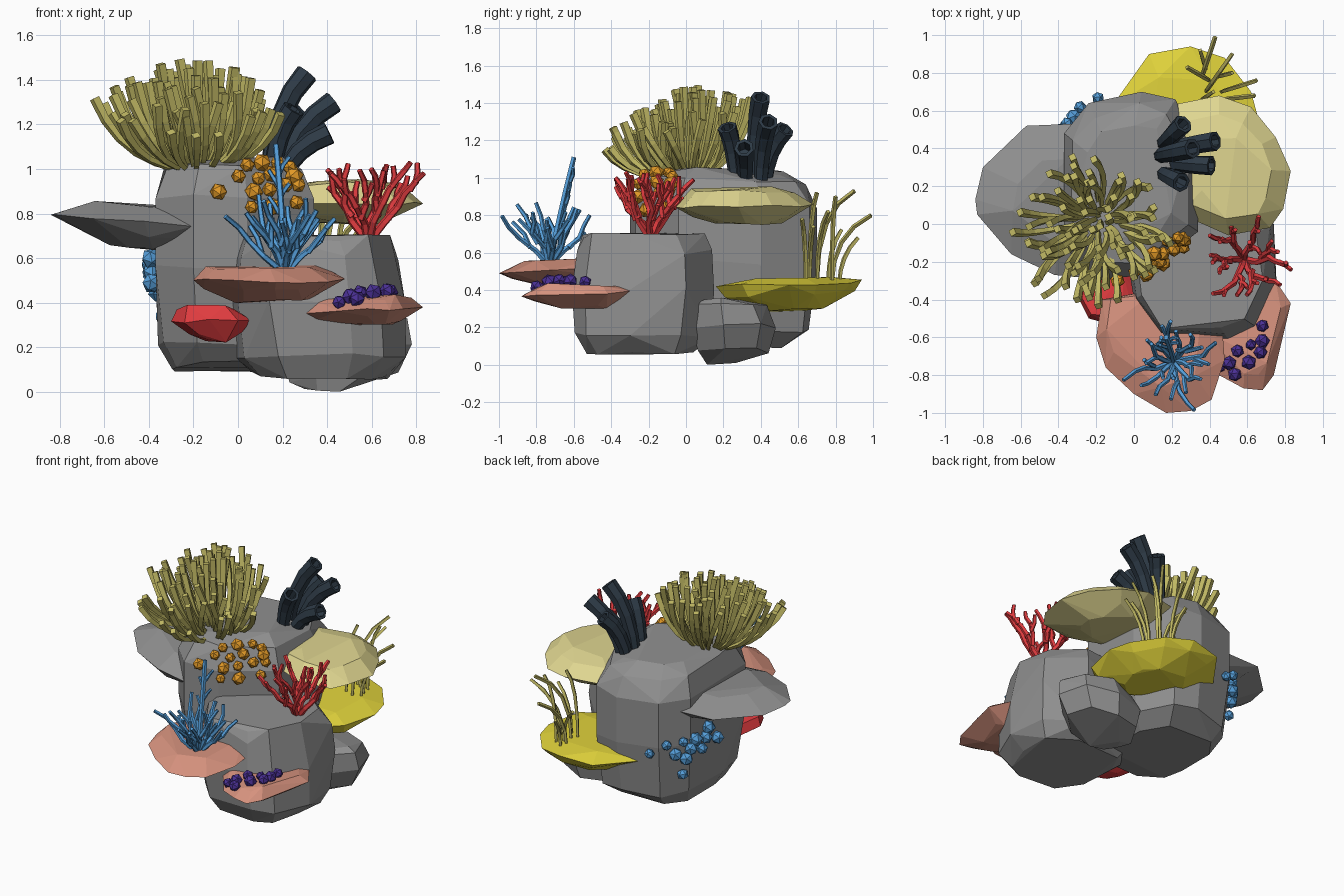
import bpy
import bmesh
import math
import random
from mathutils import Vector
from mathutils.bvhtree import BVHTree

random.seed(4)
default_cube = bpy.data.objects.get("Cube")
if default_cube:
    bpy.data.objects.remove(default_cube, do_unlink=True)


def material(name, red, green, blue):
    mat = bpy.data.materials.new(name)
    mat.use_nodes = True
    colour = (red, green, blue, 1)
    mat.diffuse_color = colour
    shader = next(n for n in mat.node_tree.nodes if n.type == "BSDF_PRINCIPLED")
    shader.inputs["Base Color"].default_value = colour
    shader.inputs["Roughness"].default_value = 0.8
    return mat


GREY = material("rock grey", 0.28, 0.28, 0.28)
PINK = material("shelf pink", 0.68, 0.29, 0.21)
YELLOW = material("bright yellow", 0.77, 0.67, 0.045)
PALE = material("pale yellow", 0.74, 0.67, 0.28)
OLIVE = material("tentacle olive", 0.54, 0.49, 0.13)
NAVY = material("tube navy", 0.027, 0.043, 0.062)
RED = material("coral red", 0.75, 0.045, 0.05)
BLUE = material("coral blue", 0.09, 0.34, 0.69)
ORANGE = material("polyp orange", 0.76, 0.32, 0.02)
PURPLE = material("polyp purple", 0.07, 0.03, 0.3)


def finish(bm, name, mat):
    bmesh.ops.recalc_face_normals(bm, faces=bm.faces)
    mesh = bpy.data.meshes.new(name)
    bm.to_mesh(mesh)
    bm.free()
    mesh.materials.append(mat)
    obj = bpy.data.objects.new(name, mesh)
    bpy.context.collection.objects.link(obj)


def stone(name, mat, outline, layers, tilt=(0, 0), rough=0.07):
    """Faceted hull through scaled copies of an outline; returns a tree for scattering."""
    bm = bmesh.new()
    cx = sum(p[0] for p in outline) / len(outline)
    cy = sum(p[1] for p in outline) / len(outline)
    for z, scale, dx, dy in layers:
        for x, y in outline:
            s = scale * (1 - (random.uniform(0, rough) if scale < 1 else 0))
            px, py = (x - cx) * s, (y - cy) * s
            pz = z + tilt[0] * px + tilt[1] * py + random.uniform(-rough, rough) * 0.18
            bm.verts.new((cx + px + dx, cy + py + dy, pz))
    hull = bmesh.ops.convex_hull(bm, input=bm.verts)
    spare = set(hull["geom_interior"]) | set(hull["geom_unused"])
    bmesh.ops.delete(bm, geom=[v for v in spare if isinstance(v, bmesh.types.BMVert)], context="VERTS")
    bmesh.ops.dissolve_limit(bm, angle_limit=math.radians(6), verts=bm.verts, edges=bm.edges)
    tree = BVHTree.FromBMesh(bm)
    finish(bm, name, mat)
    return tree


def tube(bm, path, radii, sides, hollow=False):
    """Sweep a polygon along a path, closed at both ends or open like a pipe."""
    path = [Vector(p) for p in path]
    stations = []
    for i, p in enumerate(path):
        axis = path[min(i + 1, len(path) - 1)] - path[max(i - 1, 0)]
        stations.append((p, axis.normalized(), radii[i]))
    if hollow:
        p, axis, r = stations[-1]
        stations += [(p, axis, r * 0.65), (p - axis * 0.08, axis, r * 0.6)]
    rings = []
    for p, axis, r in stations:
        side = axis.cross(Vector((0.31, 0.95, 0.05))).normalized()
        up = axis.cross(side)
        turns = [math.tau * k / sides for k in range(sides)]
        rings.append([bm.verts.new(p + (side * math.cos(a) + up * math.sin(a)) * r) for a in turns])
    for low, high in zip(rings, rings[1:]):
        for k in range(sides):
            n = (k + 1) % sides
            bm.faces.new((low[k], low[n], high[n], high[k]))
    bm.faces.new(rings[0][::-1])
    bm.faces.new(rings[-1])


def bend(start, control, end, steps):
    """Points on a quadratic curve."""
    a, b, c = Vector(start), Vector(control), Vector(end)
    ts = [i / steps for i in range(steps + 1)]
    return [a * (1 - t) ** 2 + b * 2 * t * (1 - t) + c * t * t for t in ts]


# Three boulders
tall_tree = stone("tall_rock", GREY,
    [(-.38, .1), (-.37, .48), (-.24, .64), (.04, .7), (.22, .66), (.34, .4),
     (.34, -.04), (.04, -.27), (-.2, -.3), (-.37, -.12)],
    [(.11, .75, 0, -.02), (.2, .96, 0, 0), (.55, 1, 0, 0), (.86, 1, 0, 0),
     (.99, .88, 0, 0), (1.035, .66, 0, 0)], (0, -.04), .09)
stone("low_rock", GREY,
    [(.74, 0), (.75, -.3), (.64, -.54), (.5, -.61), (.14, -.6), (0, -.4),
     (-.05, -.1), (.06, .1), (.5, .15)],
    [(.07, .78, .02, 0), (.16, .98, .02, 0), (.4, 1, 0, 0), (.6, .98, -.01, 0), (.69, .88, -.02, 0)],
    (0, 0), .09)
stone("small_rock", GREY,
    [(.78, .2), (.72, .4), (.52, .48), (.3, .42), (.2, .24), (.34, .07), (.6, .03)],
    [(.01, .4, -.08, -.06), (.07, .86, -.02, 0), (.2, 1, 0, 0), (.31, .9, .01, -.02), (.34, .55, .06, -.04)],
    (.06, 0))

# Shelves growing out of the boulders
stone("side_shelf", GREY,
    [(-.84, .13), (-.8, .3), (-.57, .52), (-.33, .53), (-.21, .1), (-.2, -.29), (-.42, -.27),
     (-.65, -.16), (-.83, .05)],
    [(.77, 1, 0, 0), (.835, .6, .07, 0), (.72, .85, .04, 0), (.65, .5, .1, -.04)], (-.08, .02))
stone("wide_front_shelf", PINK,
    [(-.2, -.6), (-.15, -.76), (0, -.9), (.17, -1), (.3, -.99), (.41, -.93), (.48, -.72),
     (.46, -.45), (.1, -.35), (-.17, -.4)],
    [(.5, 1, 0, 0), (.555, .8, -.02, .07), (.47, .88, 0, .03), (.41, .5, .02, .12)], (.01, .02))
small_shelf_tree = stone("small_front_shelf", PINK,
    [(.83, -.42), (.75, -.3), (.45, -.35), (.27, -.55), (.45, -.8), (.58, -.87), (.68, -.88), (.74, -.8)],
    [(.37, 1, 0, 0), (.42, .8, 0, .02), (.34, .85, 0, .02), (.3, .45, .03, .06)], (.06, .02))
stone("red_shelf", RED,
    [(-.3, -.38), (-.24, -.5), (-.13, -.53), (0, -.52), (.06, -.44), (0, -.2), (-.27, -.17)],
    [(.32, 1, 0, 0), (.38, .75, -.02, -.01), (.27, .68, .02, -.01), (.23, .35, .03, -.02)])
stone("pale_shelf", PALE,
    [(.15, .62), (.45, .68), (.62, .62), (.75, .46), (.83, .28), (.79, .08), (.72, -.02),
     (.5, -.06), (.25, .05)],
    [(.85, 1, 0, 0), (.93, .78, -.03, 0), (.95, .5, -.05, 0), (.8, .78, -.04, 0), (.76, .5, -.06, .03)])
stone("bright_shelf", YELLOW,
    [(-.12, .62), (.08, .9), (.3, .94), (.48, .88), (.62, .7), (.66, .55), (.6, .3), (.42, .16), (0, .35)],
    [(.43, 1, 0, 0), (.46, .7, -.03, -.03), (.38, .9, 0, 0), (.3, .5, 0, 0)], (.02, .04))

# Anemone: square tentacles sweeping outward, then up, tipped toward the front
bm = bmesh.new()
count = 76
for i in range(count):
    spread = math.sqrt((i + 0.5) / count)
    angle = i * 2.39996 + random.uniform(-0.2, 0.2)
    reach = 0.42 * spread + random.uniform(-0.04, 0.02)
    out = Vector((math.cos(angle), math.sin(angle), 0))
    aside = Vector((-out.y, out.x, 0)) * random.uniform(-0.05, 0.05)
    height = 1.44 - 0.17 * spread ** 2 + 0.11 * out.y * spread + random.uniform(-0.05, 0.05)
    root = Vector((-0.19, 0.01, 0.995)) + out * 0.08 * spread
    tip = Vector((-0.22, -0.05, height)) + out * reach + aside
    control = Vector((-0.2, -0.03, 1.05 + 0.05 * out.y * spread)) + out * reach * 0.8 - aside
    tube(bm, bend(root, control, tip, 5), [.011, .014, .017, .019, .022, .024], 4)
finish(bm, "anemone", OLIVE)

# Hollow tube sponges leaning to the left side
bm = bmesh.new()
for root, tip in [((.15, .42), (.26, .53, 1.26)), ((.2, .4), (.43, .44, 1.3)),
                  ((.2, .32), (.41, .31, 1.16)), ((.15, .27), (.25, .22, 1.27)),
                  ((.13, .36), (.31, .4, 1.43))]:
    start = Vector((*root, 0.95))
    end = Vector(tip)
    middle = start.lerp(end, 0.2) + Vector((0, 0, (end.z - start.z) * 0.5))
    tube(bm, bend(start, middle, end, 4), [.036, .042, .046, .05, .053], 7, hollow=True)
finish(bm, "tube_sponges", NAVY)


def twig(bm, start, direction, length, radius, levels):
    """A crooked stem which forks into smaller, steeper ones."""
    wobble = Vector((random.uniform(-1, 1), random.uniform(-1, 1), 0.3)) * length * 0.1
    end = start + direction * length
    tube(bm, [start, start.lerp(end, 0.5) + wobble, end], [radius, radius * 0.9, radius * 0.8], 5)
    if levels:
        turn = random.uniform(0, math.tau)
        for side in (0, math.pi):
            lean = Vector((math.cos(turn + side), math.sin(turn + side), 0.7))
            heading = (direction + lean * random.uniform(0.35, 0.65)).normalized()
            origin = start.lerp(end, 0.98 if side else 0.65)
            twig(bm, origin, heading, length * random.uniform(0.55, 0.8), radius * 0.88, levels - 1)


# Red branching coral
bm = bmesh.new()
for i in range(6):
    a = math.tau * i / 6 + 0.1
    lean = Vector((math.cos(a), math.sin(a), 1.2 + 0.4 * (i % 2))).normalized()
    twig(bm, Vector((.585, -.19, .67)), lean, 0.21, 0.02, 2)
finish(bm, "red_branch_coral", RED)

# Blue bushy coral with one tall stem
bm = bmesh.new()
base = Vector((.21, -.73, .53))
for i in range(12):
    a = math.tau * i / 12 + 0.2
    lean = Vector((math.cos(a), math.sin(a), 0.9 + 0.5 * (i % 3))).normalized()
    twig(bm, base, lean, 0.22, 0.016, 1)
tube(bm, bend(base, (.2, -.68, .8), (.17, -.6, 1.11), 4), [.016, .016, .015, .015, .014], 5)
for k, side in enumerate((-1, 1, -1, 1)):
    twig(bm, Vector((.185, -.655 + .012 * k, .8 + .06 * k)),
         Vector((side * 0.5, 0.15, 0.8)).normalized(), 0.09, 0.012, 0)
finish(bm, "blue_branch_coral", BLUE)

# Sea grass on the rear shelf
bm = bmesh.new()
for root, tip in [((.36, .66), (.42, .7, .92)), ((.42, .64), (.54, .62, .78)), ((.38, .7), (.52, .9, .93)),
                  ((.46, .7), (.65, .76, .82)), ((.4, .76), (.28, .83, .72)), ((.36, .78), (.43, .99, .8)),
                  ((.44, .78), (.52, .8, .9)), ((.38, .82), (.35, .92, .68)), ((.47, .66), (.64, .68, .74))]:
    start = Vector((*root, .43))
    control = Vector((start.x, start.y, tip[2] - 0.1))
    tube(bm, bend(start, control, tip, 4), [.01, .012, .013, .013, .012], 4)
finish(bm, "sea_grass", OLIVE)


def polyps(name, mat, tree, origin, direction, right, up, spots, size):
    """Set little round lumps where rays meet a stone."""
    cluster = bmesh.new()
    for u, v in spots:
        start = Vector(origin) + Vector(right) * u + Vector(up) * v
        hit = tree.ray_cast(start, Vector(direction).normalized())
        if hit[0] is None:
            continue
        radius = size * random.uniform(0.75, 1.1)
        grown = bmesh.ops.create_icosphere(cluster, subdivisions=1, radius=radius)
        spin = Vector((random.random(), random.random(), 1)).normalized()
        turn = spin.to_track_quat("Z", "Y").to_matrix()
        bmesh.ops.rotate(cluster, verts=grown["verts"], matrix=turn)
        bmesh.ops.translate(cluster, verts=grown["verts"], vec=hit[0] + hit[1] * size * 0.5)
    finish(cluster, name, mat)


# Round polyp clusters
polyps("orange_polyps", ORANGE, tall_tree, (0, -1, 0), (0, 1, 0), (1, 0, 0), (0, 0, 1),
       [(.03, 1.01), (.1, 1.01), (0, .96), (.08, .95), (.14, .97), (.2, .92), (.22, 1), (.17, 1.01),
        (.26, .92), (.13, .9), (.06, .89), (.05, .83), (.25, .85), (.14, .83), (-.09, .89), (.24, .96)], .041)
polyps("purple_polyps", PURPLE, small_shelf_tree, (0, 0, 1), (0, 0, -1), (1, 0, 0), (0, 1, 0),
       [(.46, -.75), (.51, -.73), (.55, -.67), (.61, -.73), (.62, -.64), (.67, -.68), (.68, -.54),
        (.54, -.79), (.68, -.62)], .04)
polyps("blue_polyps", BLUE, tall_tree, (-1.28, 1.56, .46), (1, -1, 0), (-.7, -.7, 0), (0, 0, 1),
       [(-.13, .04), (-.04, .1), (.07, .11), (.14, .11), (.22, .08), (.31, .03), (.24, .14), (.02, .03),
        (.09, -.01), (.19, .02), (.07, -.12), (.12, .06)], .043)
